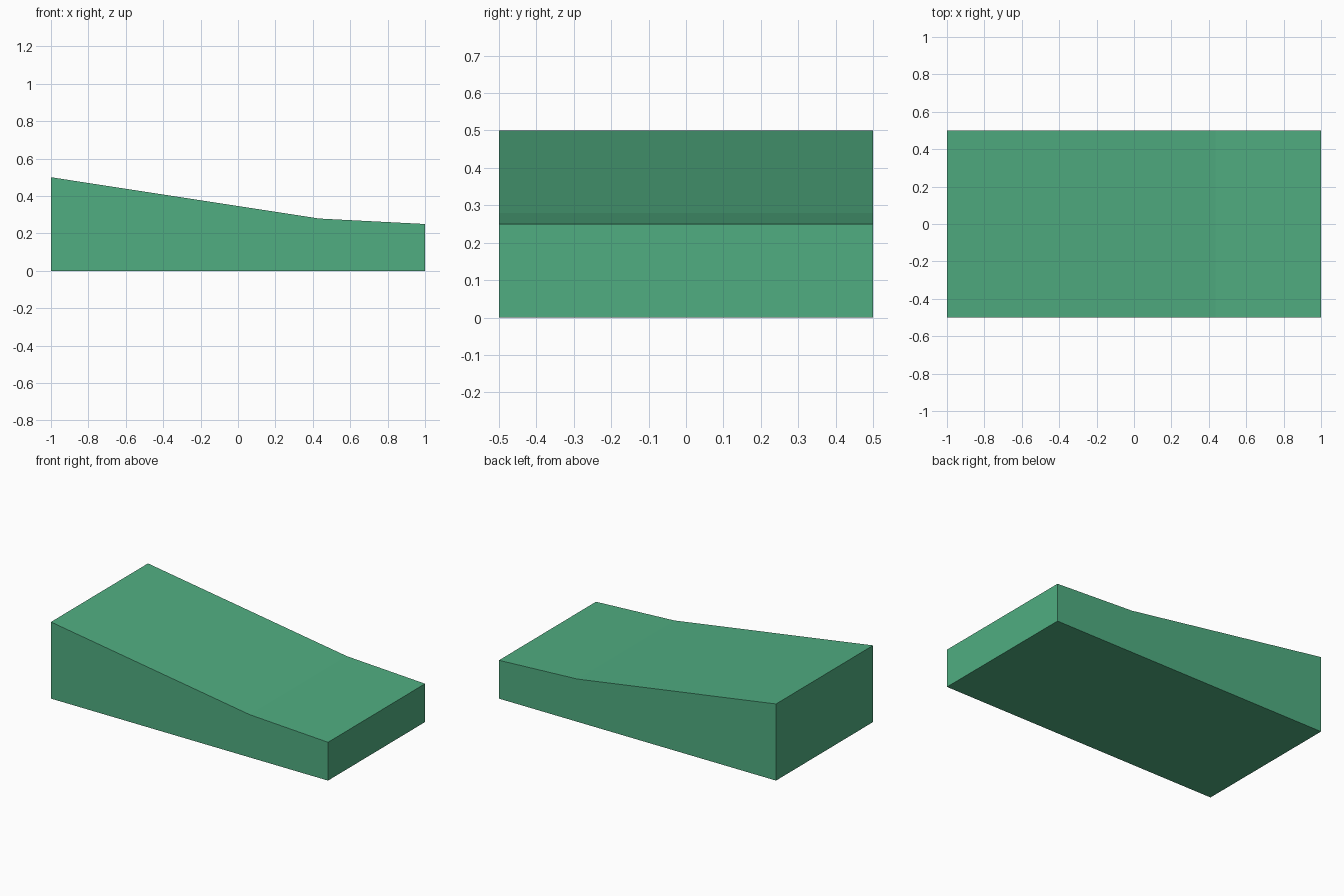
import bpy
import bmesh

if "Cube" in bpy.data.objects:
    bpy.data.objects.remove(bpy.data.objects["Cube"])

# Side profile in x, z: tall back end sloping to a shallower low end
PROFILE = [(-1, 0), (1, 0), (1, 0.25), (0.435, 0.279), (-1, 0.5)]
DEPTH = 1.0

# Sloped block: extrude the profile along y
bm = bmesh.new()
side = bm.faces.new([bm.verts.new((x, -DEPTH / 2, z)) for x, z in PROFILE])
result = bmesh.ops.extrude_face_region(bm, geom=[side], use_keep_orig=True)
new_verts = [v for v in result["geom"] if isinstance(v, bmesh.types.BMVert)]
bmesh.ops.translate(bm, verts=new_verts, vec=(0, DEPTH, 0))
bmesh.ops.recalc_face_normals(bm, faces=bm.faces)

mesh = bpy.data.meshes.new("sloped_block")
bm.to_mesh(mesh)
bm.free()
block = bpy.data.objects.new("sloped_block", mesh)
bpy.context.collection.objects.link(block)

# Green surface
green = bpy.data.materials.new("green")
green.diffuse_color = (0.08, 0.42, 0.22, 1)
green.use_nodes = True
green.node_tree.nodes["Principled BSDF"].inputs["Base Color"].default_value = green.diffuse_color
mesh.materials.append(green)
